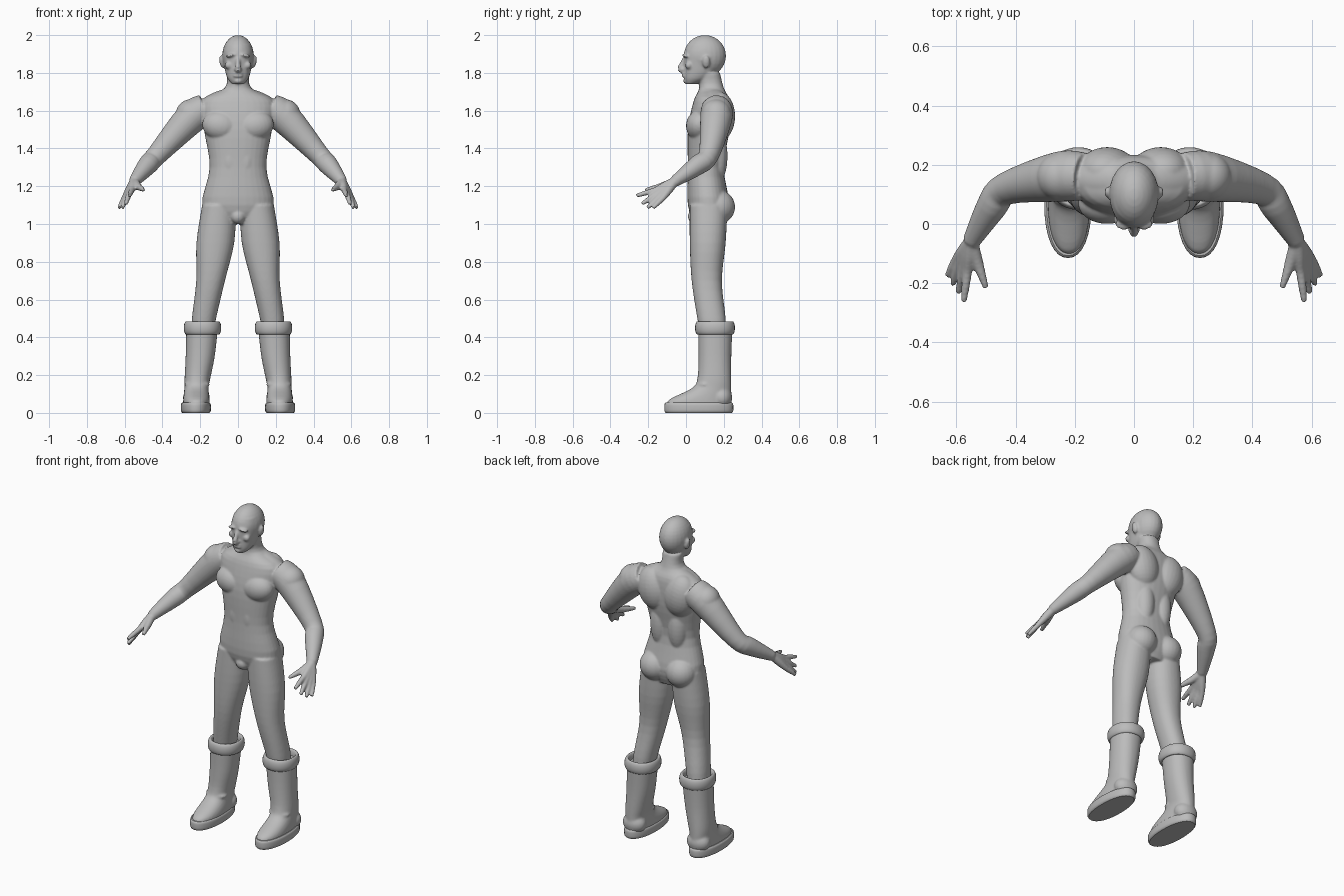
import bpy, bmesh, math
from mathutils import Matrix, Vector

cube = bpy.data.objects.get("Cube")
if cube:
    bpy.data.objects.remove(cube)

grey = bpy.data.materials.new("plain_grey")
grey.use_nodes = True
grey_value = (.5, .5, .5, 1)
grey.diffuse_color = grey_value
grey.node_tree.nodes["Principled BSDF"].inputs["Base Color"].default_value = grey_value

SEGMENTS = 32
SIDES = {"left": 1, "right": -1}


def spline(points, steps=4):
    """Smooth curve through points of any dimension."""
    pts = [Vector(p) for p in points]
    last = len(pts) - 1
    curve = []
    for k in range(last):
        a, b = pts[k], pts[k + 1]
        leave = (b - pts[max(k - 1, 0)]) / 2
        arrive = (pts[min(k + 2, last)] - a) / 2
        step = b - a
        for i in range(steps):
            t = i / steps
            curve.append(a + leave * t + (step * 3 - leave * 2 - arrive) * t ** 2
                         + (leave + arrive - step * 2) * t ** 3)
    return curve + [pts[last]]


def circle():
    for i in range(SEGMENTS):
        angle = math.tau * i / SEGMENTS
        yield math.cos(angle), math.sin(angle)


def skin(bm, rings):
    """Bridge neighbouring rings and close both ends."""
    loops = [[bm.verts.new(p) for p in ring] for ring in rings]
    for low, high in zip(loops, loops[1:]):
        for i in range(SEGMENTS):
            bm.faces.new((low[i - 1], low[i], high[i], high[i - 1]))
    bm.faces.new(loops[0])
    bm.faces.new(loops[-1])


def oval(z, x, half_width, front, back, side, power):
    """Level ring; a power above two makes it boxier."""
    ring = []
    for c, s in circle():
        c = math.copysign(abs(c) ** (2 / power), c)
        s = math.copysign(abs(s) ** (2 / power), s)
        ring.append((side * (x + half_width * c), (front + back) / 2 + (back - front) / 2 * s, z))
    return ring


def loft(bm, sections, side=1, power=2.2):
    skin(bm, [oval(*section, side, power) for section in spline(sections)])


def tube(bm, joints, radii, side=1):
    """Round limb through joints, with a radius at each one."""
    path = spline([(side * x, y, z, r) for (x, y, z), r in zip(joints, radii)])
    rings = []
    for k, point in enumerate(path):
        along = path[min(k + 1, len(path) - 1)] - path[max(k - 1, 0)]
        turn = along.to_3d().to_track_quat('Z', 'Y')
        rings.append([point.to_3d() + turn @ Vector((c, s, 0)) * point.w for c, s in circle()])
    skin(bm, rings)


def blob(bm, centre, radii, side=1, tilt=0):
    """Muscle or feature as a stretched, tilted ball."""
    x, y, z = centre
    place = Matrix.Translation((side * x, y, z)) @ Matrix.Rotation(side * tilt, 4, 'Y')
    bmesh.ops.create_uvsphere(bm, u_segments=24, v_segments=16, radius=1,
                              matrix=place @ Matrix.Diagonal((*radii, 1)))


def finish(name, bm):
    bmesh.ops.recalc_face_normals(bm, faces=bm.faces)
    for face in bm.faces:
        face.smooth = len(face.verts) < SEGMENTS
    mesh = bpy.data.meshes.new(name)
    bm.to_mesh(mesh)
    bm.free()
    mesh.materials.append(grey)
    part = bpy.data.objects.new(name, mesh)
    bpy.context.collection.objects.link(part)
    return part


def fuse(part, voxel):
    """Blend overlapping volumes into one smooth skin."""
    remesh = part.modifiers.new("fuse", 'REMESH')
    remesh.mode = 'VOXEL'
    remesh.voxel_size = voxel
    remesh.use_smooth_shade = True
    soften = part.modifiers.new("soften", 'SMOOTH')
    soften.factor = .5
    soften.iterations = 5


def add_torso(bm):
    loft(bm, [(1, 0, .1, .05, .2), (1.1, 0, .19, .01, .23), (1.3, 0, .15, .01, .2),
              (1.5, 0, .18, .01, .23), (1.65, 0, .19, .04, .23), (1.72, 0, .07, .07, .2),
              (1.8, 0, .06, .06, .18)])
    blob(bm, (0, .05, 1.04), (.04, .04, .04))


def add_muscles(bm, side):
    chest = (.09, .07, 1.52), (.1, .07, .08), -.2
    upper_back = (.09, .18, 1.57), (.1, .08, .13), .2
    lower_back = (.06, .16, 1.36), (.06, .06, .15), 0
    shoulder_slope = (.11, .15, 1.66), (.12, .06, .04), .4
    shoulder_cap = (.25, .16, 1.58), (.08, .08, .08), 0
    belly = (.04, .05, 1.33), (.05, .04, .1), 0
    seat = (.09, .17, 1.09), (.09, .09, .09), 0
    for centre, radii, tilt in (chest, upper_back, lower_back, shoulder_slope,
                                shoulder_cap, belly, seat):
        blob(bm, centre, radii, side, tilt)


def add_head(bm):
    blob(bm, (0, .1, 1.89), (.084, .112, .11))
    loft(bm, [(1.74, 0, .03, 0, .05), (1.77, 0, .055, -.01, .12), (1.82, 0, .07, -.01, .17),
              (1.9, 0, .08, -.01, .2), (1.95, 0, .07, .01, .18)])
    # Nose, lips and chin
    tube(bm, [(0, 0, 1.89), (0, -.02, 1.85), (0, -.03, 1.82), (0, 0, 1.81)], [.01, .012, .016, .015])
    for lip in (1.783, 1.798):
        blob(bm, (0, -.008, lip), (.026, .015, .007))
    blob(bm, (0, 0, 1.757), (.022, .015, .014))


def add_face_side(bm, side):
    brow = (.035, 0, 1.893), (.03, .02, .009), .2
    cheek = (.05, .015, 1.84), (.02, .02, .02), 0
    nostril = (.012, -.014, 1.818), (.01, .012, .01), 0
    ear = (.086, .107, 1.858), (.012, .02, .034), .2
    for centre, radii, tilt in (brow, cheek, nostril, ear):
        blob(bm, centre, radii, side, tilt)


def add_leg(bm, side):
    loft(bm, [(1.1, .1, .09, .02, .22), (.9, .12, .1, .02, .21), (.7, .145, .076, .03, .19),
              (.5, .18, .064, .06, .21), (.4, .19, .056, .08, .21)], side)


def add_arm(bm, side):
    neck, shoulder, elbow = Vector((.17, .16, 1.61)), Vector((.25, .16, 1.56)), Vector((.43, .12, 1.365))
    forearm, wrist = Vector((.48, .06, 1.31)), Vector((.55, -.06, 1.225))
    tube(bm, [neck, shoulder, elbow, forearm, wrist], [.08, .085, .055, .052, .03], side)
    # Four fingers fan out of the wrist and overlap into the palm
    first_knuckle, last_knuckle = Vector((.562, -.16, 1.18)), Vector((.6, -.12, 1.14))
    first_tip, last_tip = Vector((.575, -.262, 1.15)), Vector((.63, -.175, 1.085))
    for finger in range(4):
        spread = finger / 3
        knuckle = first_knuckle.lerp(last_knuckle, spread)
        tip = first_tip.lerp(last_tip, spread)
        tip.z -= .025 * math.sin(math.pi * spread)
        joints = [wrist, wrist.lerp(knuckle, .5), knuckle, knuckle.lerp(tip, .5), tip]
        tube(bm, joints, [.024, .022, .016, .014, .01], side)
    thumb_base, thumb_tip = Vector((.53, -.125, 1.2)), Vector((.5, -.215, 1.18))
    tube(bm, [wrist, thumb_base, thumb_base.lerp(thumb_tip, .5), thumb_tip], [.024, .02, .015, .01], side)


# One continuous body
body = bmesh.new()
add_torso(body)
add_head(body)
for side in SIDES.values():
    for add_part in (add_muscles, add_face_side, add_leg, add_arm):
        add_part(body, side)
fuse(finish("body", body), .006)

# Boots with a thick sole and a padded cuff
for label, side in SIDES.items():
    boot = bmesh.new()
    loft(boot, [(.03, .22, .07, -.1, .24), (.07, .22, .07, -.09, .24), (.13, .22, .064, .03, .24),
                (.18, .215, .068, .06, .24), (.3, .2, .077, .066, .24), (.45, .19, .084, .064, .246)], side)
    ankle_fold = (.216, .1, .15), (.068, .045, .018)
    heel_counter = (.22, .19, .08), (.072, .055, .06)
    for centre, radii in (ankle_fold, heel_counter):
        blob(boot, centre, radii, side)
    fuse(finish(label + "_boot", boot), .007)

    sole = bmesh.new()
    layers = [(0, .007), (.012, 0), (.044, 0), (.054, .007)]
    loft(sole, [(z, .223, .079 - inset, inset - .114, .25 - inset) for z, inset in layers], side)
    finish(label + "_boot_sole", sole)

    cuff = bmesh.new()
    padding = []
    for c, s in circle():
        bulge = -.014 * c
        padding.append((.45 + .035 * s, .188, .085 + bulge, .062 - bulge, .245 + bulge))
    loft(cuff, padding, side)
    finish(label + "_boot_cuff", cuff)
